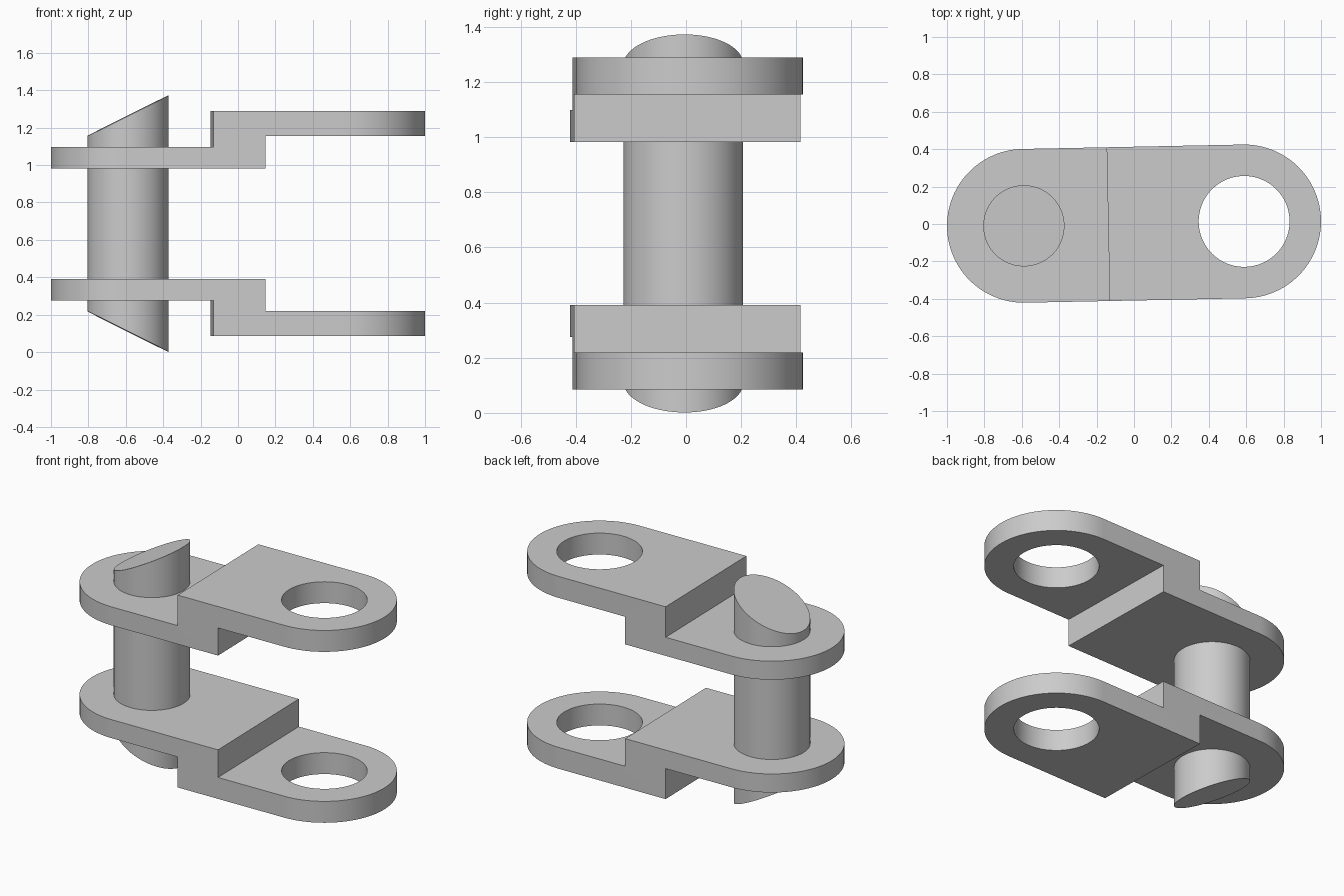
import bpy, bmesh, math
from mathutils import Matrix

default = bpy.data.objects.get("Cube")
if default:
    bpy.data.objects.remove(default, do_unlink=True)

MID_Z = 0.687          # height of the symmetry plane
TURN = math.radians(1.15)
END_X, END_R = 0.589, 0.411
PIN_R, HOLE_R = 0.217, 0.243
STEP_X = 0.138

steel = bpy.data.materials.new("plain grey")
GREY = (0.6, 0.6, 0.6, 1)
steel.use_nodes = True
steel.diffuse_color = GREY
steel.node_tree.nodes["Principled BSDF"].inputs["Base Color"].default_value = GREY


def prism(name, points, axis):
    """Extrude a closed outline of 3D points along a vector."""
    bm = bmesh.new()
    face = bm.faces.new([bm.verts.new(p) for p in points])
    new = bmesh.ops.extrude_face_region(bm, geom=[face])["geom"]
    verts = [g for g in new if isinstance(g, bmesh.types.BMVert)]
    bmesh.ops.translate(bm, verts=verts, vec=axis)
    bmesh.ops.recalc_face_normals(bm, faces=bm.faces)
    return finish(name, bm)


def finish(name, bm):
    mesh = bpy.data.meshes.new(name)
    bm.to_mesh(mesh)
    bm.free()
    mesh.materials.append(steel)
    obj = bpy.data.objects.new(name, mesh)
    bpy.context.collection.objects.link(obj)
    return obj


def arc(cx, r, start, sweep, n):
    return [(cx + r * math.cos(start + sweep * i / n),
             r * math.sin(start + sweep * i / n), -1) for i in range(n + 1)]


def activate(obj):
    bpy.ops.object.select_all(action="DESELECT")
    obj.select_set(True)
    bpy.context.view_layer.objects.active = obj


def cut(obj, cutter, operation):
    cutter.hide_render = True
    mod = obj.modifiers.new("cut", "BOOLEAN")
    mod.operation, mod.object, mod.solver = operation, cutter, "EXACT"
    activate(obj)
    bpy.ops.object.modifier_apply(modifier=mod.name)
    bpy.data.objects.remove(cutter, do_unlink=True)


def place(obj):
    obj.matrix_world = Matrix.Translation((0, 0.002, MID_Z)) @ Matrix.Rotation(TURN, 4, "Z")
    activate(obj)
    bpy.ops.object.shade_smooth_by_angle(angle=math.radians(30))


# Side plates: stepped side profile trimmed to a rounded outline, then drilled
low, shelf, under, top = 0.295, 0.411, 0.468, 0.602
side = [(-1.2, low), (STEP_X, low), (STEP_X, under), (1.2, under),
        (1.2, top), (-STEP_X, top), (-STEP_X, shelf), (-1.2, shelf)]
plates = prism("side_plates", [(x, -0.6, z) for x, z in side], (0, 1.2, 0))
outline = (arc(END_X, END_R, -math.pi / 2, math.pi, 48)
           + arc(-END_X, END_R, math.pi / 2, math.pi, 48))
cut(plates, prism("outline_cutter", outline, (0, 0, 2)), "INTERSECT")
ring = arc(END_X, HOLE_R, 0, math.tau, 96)[:-1]
cut(plates, prism("hole_cutter", ring, (0, 0, 2)), "DIFFERENCE")

# Matching plate below
mirror = plates.modifiers.new("mirror", "MIRROR")
mirror.use_axis = (False, False, True)
mirror.use_mirror_merge = False
activate(plates)
bpy.ops.object.modifier_apply(modifier=mirror.name)
place(plates)

# Pin with slanted ends
pin = prism("pin", arc(-END_X, PIN_R, 0, math.tau, 96)[:-1], (0, 0, 2))
for v in pin.data.vertices:
    reach = 0.577 + 0.5 * (v.co.x + END_X)
    v.co.z = math.copysign(reach, v.co.z)
place(pin)
